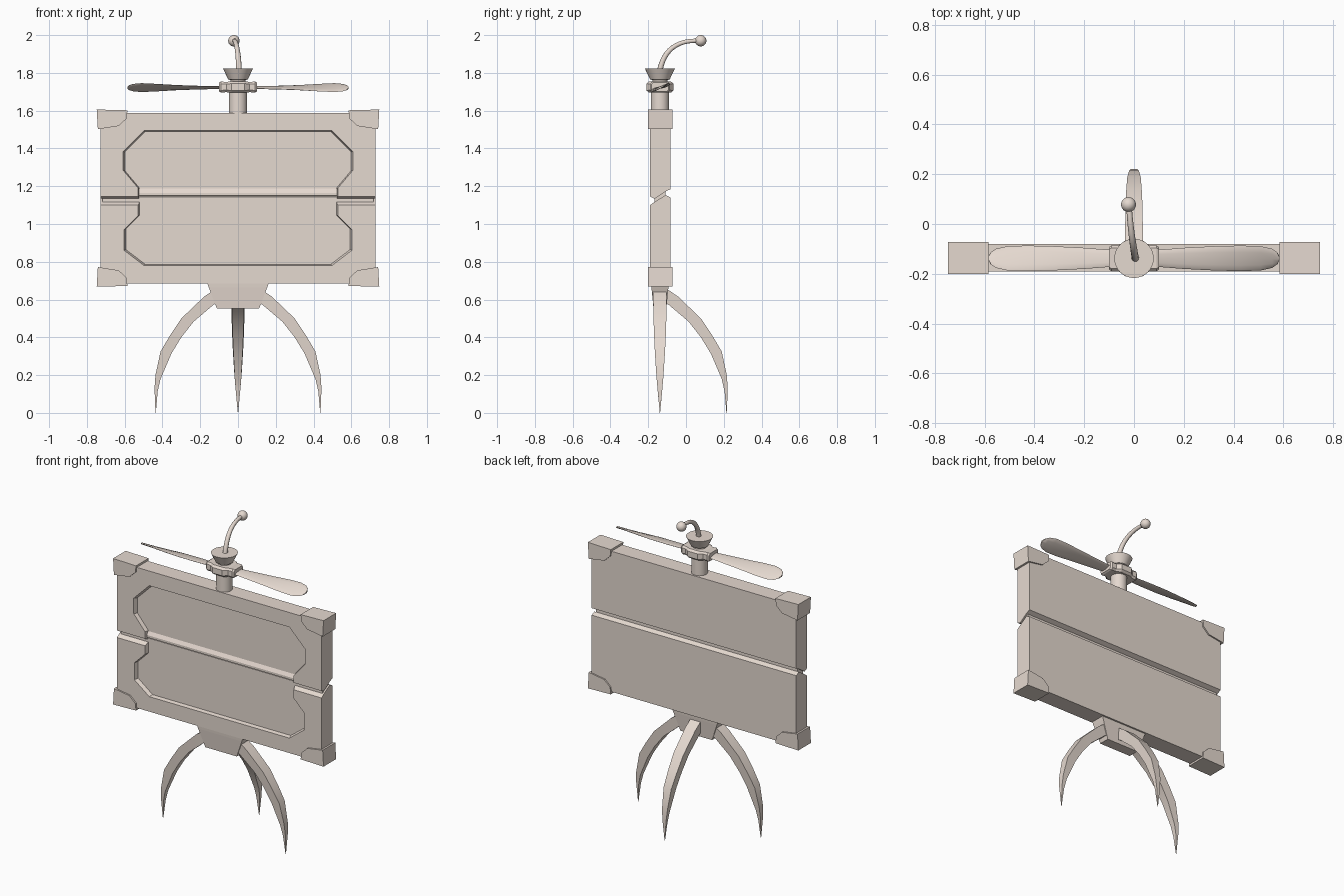
import bpy
import bmesh
from math import sin, cos, pi, radians
from mathutils import Vector

cube = bpy.data.objects.get("Cube")
if cube:
    bpy.data.objects.remove(cube, do_unlink=True)

COLOR = (0.785, 0.695, 0.63, 1.0)
clay = bpy.data.materials.new("warm_grey")
clay.use_nodes = True
clay.diffuse_color = COLOR
clay.node_tree.nodes["Principled BSDF"].inputs["Base Color"].default_value = COLOR

CY = -0.138                 # depth of the board's middle
FRONT, BACK = -0.19, -0.081
MID_Z = 1.137


def finish(name, bm, smooth=False):
    bmesh.ops.recalc_face_normals(bm, faces=bm.faces[:])
    mesh = bpy.data.meshes.new(name)
    bm.to_mesh(mesh)
    bm.free()
    mesh.materials.append(clay)
    obj = bpy.data.objects.new(name, mesh)
    bpy.context.collection.objects.link(obj)
    if smooth:
        bpy.ops.object.select_all(action='DESELECT')
        bpy.context.view_layer.objects.active = obj
        obj.select_set(True)
        bpy.ops.object.shade_smooth_by_angle(angle=radians(35))
    return obj


def loft(name, rings, smooth=False):
    """Skin a list of equally long point rings and cap both ends."""
    bm = bmesh.new()
    loops = [[bm.verts.new(p) for p in ring] for ring in rings]
    n = len(loops[0])
    for a, b in zip(loops, loops[1:]):
        for i in range(n):
            j = (i + 1) % n
            bm.faces.new((a[i], a[j], b[j], b[i]))
    bm.faces.new(loops[0])
    bm.faces.new(loops[-1])
    return finish(name, bm, smooth)


def prism_x(name, profile, half):
    return loft(name, [[(x, y, z) for y, z in profile] for x in (-half, half)])


def lathe(name, profile, sides=32):
    rings = [[(r * cos(2 * pi * i / sides), CY + r * sin(2 * pi * i / sides), z)
              for i in range(sides)] for r, z in profile]
    return loft(name, rings, True)


def cut(obj, cutter):
    mod = obj.modifiers.new("cut", 'BOOLEAN')
    mod.operation = 'DIFFERENCE'
    mod.solver = 'EXACT'
    mod.object = cutter
    bpy.context.view_layer.objects.active = obj
    bpy.ops.object.modifier_apply(modifier="cut")


# Board: two slabs with a slanted groove all round, joined by an inset core
upper = prism_x("upper_board", [(FRONT, 1.145), (-0.166, 1.134), (-0.108, 1.172), (BACK, 1.185),
                                (BACK, 1.588), (FRONT, 1.588)], 0.727)
lower = prism_x("lower_board", [(FRONT, 1.10), (-0.166, 1.117), (-0.108, 1.153), (BACK, 1.14),
                                (BACK, 0.685), (FRONT, 0.685)], 0.727)
prism_x("board_core", [(-0.166, 1.108), (-0.108, 1.143), (-0.108, 1.18), (-0.166, 1.142)], 0.717)

# Sunken front panel with sloped walls
half_outline = [(0.50, 1.495), (0.61, 1.385), (0.61, 1.285), (0.53, 1.19),
                (0.53, 1.045), (0.605, 0.97), (0.605, 0.86), (0.50, 0.78)]
outline = half_outline + [(-x, z) for x, z in reversed(half_outline)]
recess = loft("recess_cutter", [
    [(x * s, y, MID_Z + (z - MID_Z) * s) for x, z in outline]
    for y, s in ((-0.215, 1.012), (-0.165, 0.982))])
slot = prism_x("slot_cutter", [(-0.3, 1.12), (-0.14, 1.12), (-0.14, 1.187), (-0.3, 1.187)], 0.525)
for slab in (upper, lower):
    cut(slab, recess)
    cut(slab, slot)
for cutter in (recess, slot):
    bpy.data.objects.remove(cutter, do_unlink=True)

# Raised rim along the middle of the sunken panel
prism_x("middle_rim", [(-0.14, 1.11), (-0.165, 1.11), (-0.165, 1.139), (-0.152, 1.146),
                       (-0.176, 1.15), (-0.176, 1.165), (-0.162, 1.187), (-0.14, 1.187)], 0.525)

# Corner guards
guard = [(0.585, 1.602), (0.748, 1.606), (0.742, 1.502), (0.632, 1.519), (0.59, 1.558)]
for sx, side in ((1, "left"), (-1, "right")):
    for sz, level in ((1, "upper"), (-1, "lower")):
        loft(f"{level}_{side}_corner_guard", [
            [(sx * x, y, MID_Z + sz * (z - MID_Z)) for x, z in guard]
            for y in (-0.2, -0.072)])

# Mast, hub and cap
lathe("mast", [(0.048, 1.58), (0.048, 1.72)])
loft("propeller_hub", [
    [(x, CY + sy * h, 1.725 + sz * t) for sy, sz in
     ((-1, -0.6), (-0.8, -1), (0.8, -1), (1, -0.6), (1, 0.6), (0.8, 1), (-0.8, 1), (-1, 0.6))]
    for x, h, t in ((-0.1, 0.045, 0.024), (-0.09, 0.052, 0.029), (-0.062, 0.052, 0.027),
                    (-0.035, 0.072, 0.03), (0.035, 0.072, 0.03), (0.062, 0.052, 0.027),
                    (0.09, 0.052, 0.029), (0.1, 0.045, 0.024))])
lathe("cap", [(0.04, 1.74), (0.04, 1.762), (0.052, 1.766), (0.079, 1.822)])

# Propeller blades: distance, half chord, pitch in degrees
stations = [(0.09, 0.034, 8), (0.2, 0.043, 10), (0.32, 0.05, 14), (0.43, 0.055, 21),
            (0.51, 0.054, 26), (0.555, 0.043, 27), (0.577, 0.026, 27), (0.585, 0.006, 27)]
section = [(cos(2 * pi * i / 12), 0.006 * sin(2 * pi * i / 12)) for i in range(12)]
for s, side in ((1, "left"), (-1, "right")):
    rings = []
    for d, chord, pitch in stations:
        c, n = cos(radians(pitch)), sin(radians(pitch))
        rings.append([(s * d, CY + s * (u * chord * c - v * n), 1.722 + u * chord * n + v * c)
                      for u, v in section])
    loft(f"{side}_propeller_blade", rings, True)

# Curved antenna and its ball
curve = bpy.data.curves.new("antenna", 'CURVE')
curve.dimensions = '3D'
curve.bevel_depth = 0.013
curve.bevel_resolution = 3
curve.use_fill_caps = True
spline = curve.splines.new('BEZIER')
spline.bezier_points.add(1)
start, end = spline.bezier_points
start.co, start.handle_left, start.handle_right = (0.005, -0.139, 1.81), (0.005, -0.15, 1.75), (0.003, -0.118, 1.92)
end.co, end.handle_left, end.handle_right = (-0.02, 0.07, 1.97), (-0.012, -0.05, 1.975), (-0.02, 0.1, 1.97)
start.radius, end.radius = 1.15, 0.85
curve.materials.append(clay)
bpy.context.collection.objects.link(bpy.data.objects.new("antenna", curve))

bm = bmesh.new()
bmesh.ops.create_uvsphere(bm, u_segments=24, v_segments=14, radius=0.03)
bmesh.ops.translate(bm, vec=Vector((-0.022, 0.078, 1.97)), verts=bm.verts[:])
finish("antenna_ball", bm, True)

# Tapered leg mount
loft("leg_mount", [
    [(sx * w, CY + sy * d, z) for sx, sy in ((-1, -1), (1, -1), (1, 1), (-1, 1))]
    for w, d, z in ((0.165, 0.047, 0.695), (0.155, 0.045, 0.665), (0.112, 0.034, 0.553))])

# Three claw legs: outer reach and height, inner reach and height, half width
leg_steps = [(0.10, 0.67, 0.06, 0.61, 0.036), (0.18, 0.615, 0.13, 0.572, 0.036),
             (0.30, 0.50, 0.235, 0.483, 0.034), (0.36, 0.41, 0.30, 0.40, 0.031),
             (0.41, 0.325, 0.352, 0.315, 0.027), (0.437, 0.20, 0.41, 0.18, 0.019),
             (0.442, 0.13, 0.425, 0.115, 0.013), (0.437, 0.0, 0.435, 0.0, 0.001)]
for name, direction, shift in (("left_leg", (1, 0), 0), ("right_leg", (-1, 0), 0),
                               ("back_leg", (0, 1), -0.083)):
    dx, dy = direction
    rings = []
    for ro, zo, ri, zi, w in leg_steps:
        ring = []
        for r, z, k in ((ro, zo, -w), (ro, zo, w), (ri, zi, 0.9 * w), (ri, zi, -0.9 * w)):
            r += shift
            ring.append((dx * r - dy * k, CY + dy * r + dx * k, z))
        rings.append(ring)
    loft(name, rings, True)
